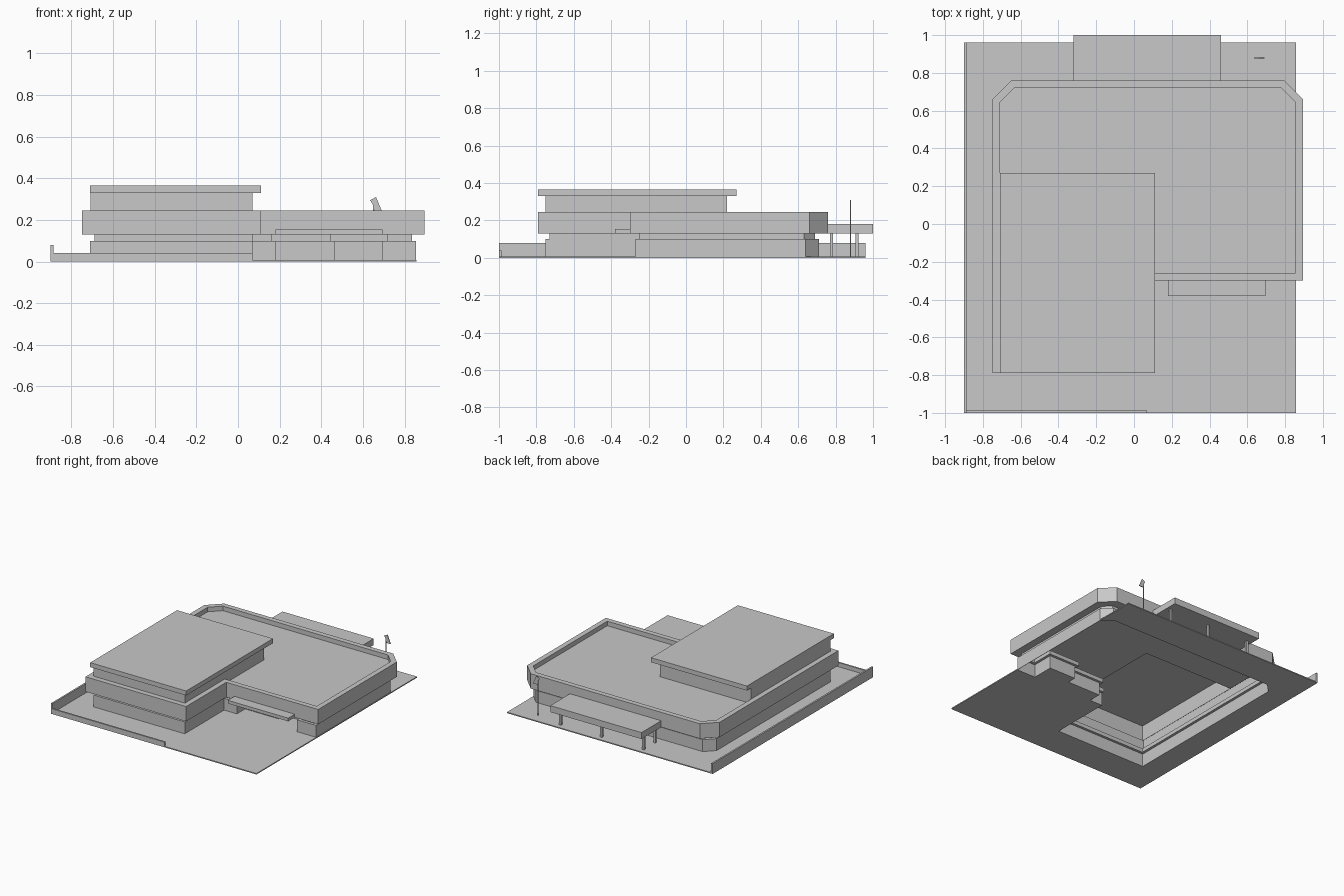
import bpy
import bmesh
from mathutils import Vector

cube = bpy.data.objects.get("Cube")
if cube:
    bpy.data.objects.remove(cube, do_unlink=True)

GREY = (0.58, 0.58, 0.58, 1.0)
grey = bpy.data.materials.new("plain_grey")
grey.use_nodes = True
grey.diffuse_color = GREY
grey.node_tree.nodes["Principled BSDF"].inputs["Base Color"].default_value = GREY


def finish(name, bm):
    mesh = bpy.data.meshes.new(name)
    bm.to_mesh(mesh)
    bm.free()
    mesh.materials.append(grey)
    obj = bpy.data.objects.new(name, mesh)
    bpy.context.collection.objects.link(obj)
    return obj


def inset(outline, d):
    """Move every edge of a counter-clockwise outline inward by d."""
    pts = [Vector(p) for p in outline]
    result = []
    for i, p in enumerate(pts):
        a = (p - pts[i - 1]).normalized()
        b = (pts[(i + 1) % len(pts)] - p).normalized()
        na, nb = Vector((-a.y, a.x)), Vector((-b.y, b.x))
        result.append(tuple(p + (na + nb) * d / (1 + na.dot(nb))))
    return result


def shell(name, levels):
    """Join stacked outlines of equal length, each given with its height."""
    bm = bmesh.new()
    loops = [[bm.verts.new((x, y, z)) for x, y in pts] for pts, z in levels]
    for low, high in zip(loops, loops[1:]):
        for i in range(len(low)):
            j = (i + 1) % len(low)
            bm.faces.new((low[i], low[j], high[j], high[i]))
    return finish(name, bm)


def sheet(name, outlines, z, up=True):
    """Flat sheet whose further outlines are holes."""
    bm = bmesh.new()
    edges = []
    for pts in outlines:
        vs = [bm.verts.new((x, y, z)) for x, y in pts]
        edges += [bm.edges.new((vs[i - 1], vs[i])) for i in range(len(vs))]
    bmesh.ops.triangle_fill(bm, use_beauty=True, use_dissolve=False, edges=edges)
    bm.normal_update()
    for f in bm.faces:
        if (f.normal.z > 0) != up:
            f.normal_flip()
    return finish(name, bm)


def box(name, x0, x1, y0, y1, z0, z1):
    bm = bmesh.new()
    bmesh.ops.create_cube(bm, size=1)
    for v in bm.verts:
        v.co = ((x0 + x1) / 2 + v.co.x * (x1 - x0),
                (y0 + y1) / 2 + v.co.y * (y1 - y0),
                (z0 + z1) / 2 + v.co.z * (z1 - z0))
    return finish(name, bm)


# Outlines of the lower walls (with entrance recess) and the parapet
base = [(-.71, -.75), (.07, -.75), (.07, -.27), (.18, -.27), (.18, -.17),
        (.465, -.17), (.465, -.1), (.695, -.1), (.695, -.27), (.855, -.27),
        (.855, .64), (.785, .71), (-.64, .71), (-.71, .64)]
band = inset(base, .02)
for i in (1, 2):
    band[i] = (.07, band[i][1])
outer = [(-.75, -.79), (.11, -.79), (.11, -.3), (.895, -.3),
         (.895, .66), (.795, .76), (-.65, .76), (-.75, .66)]
inner = inset(outer, .04)

# Ground plate, open beneath the building, and its boundary walls
ground = sheet("ground", [[(-.9, -1), (.858, -1), (.858, .96), (-.9, .96)], base], .008)
thick = ground.modifiers.new("thickness", "SOLIDIFY")
thick.thickness = .008
thick.offset = -1
box("side_boundary_wall", -.9, -.887, -1, .96, 0, .08)
box("front_boundary_wall", -.9, .07, -1, -.987, 0, .04)

# Lower walls with a recessed strip, then overhanging upper storey
shell("lower_walls", [(base, .008), (base, .1), (band, .1), (band, .13)])
sheet("soffit", [outer, band], .13, up=False)
shell("parapet", [(outer, .13), (outer, .245), (inner, .245), (inner, .21)])
sheet("main_roof", [inner[2:] + [(-.71, .22), (.07, .22)]], .21)

# Raised block with overhanging roof slab
tower = [(-.708, -.75), (.07, -.75), (.07, .22), (-.708, .22)]
shell("upper_block_walls", [(tower, .21), (tower, .33)])
box("upper_block_roof", -.71, .11, -.79, .27, .33, .365)

# Entrance canopy and rear canopy on posts
box("entrance_canopy", .18, .695, -.38, -.3, .13, .155)
box("rear_canopy", -.32, .46, .76, 1, .13, .18)
for x in (-.28, .08, .43):
    for y in (.777, .915):
        box("canopy_post", x - .008, x + .008, y - .008, y + .008, .004, .13)

# Sign on a thin pole
box("sign_pole", .648, .653, .877, .882, .004, .28)
profile = [(.635, .295), (.65, .27), (.655, .245), (.69, .245), (.663, .31)]
bm = bmesh.new()
face = bm.faces.new([bm.verts.new((x, .877, z)) for x, z in profile])
ext = bmesh.ops.extrude_face_region(bm, geom=[face])
for v in ext["geom"]:
    if isinstance(v, bmesh.types.BMVert):
        v.co.y += .005
bmesh.ops.recalc_face_normals(bm, faces=bm.faces)
finish("sign_panel", bm)
